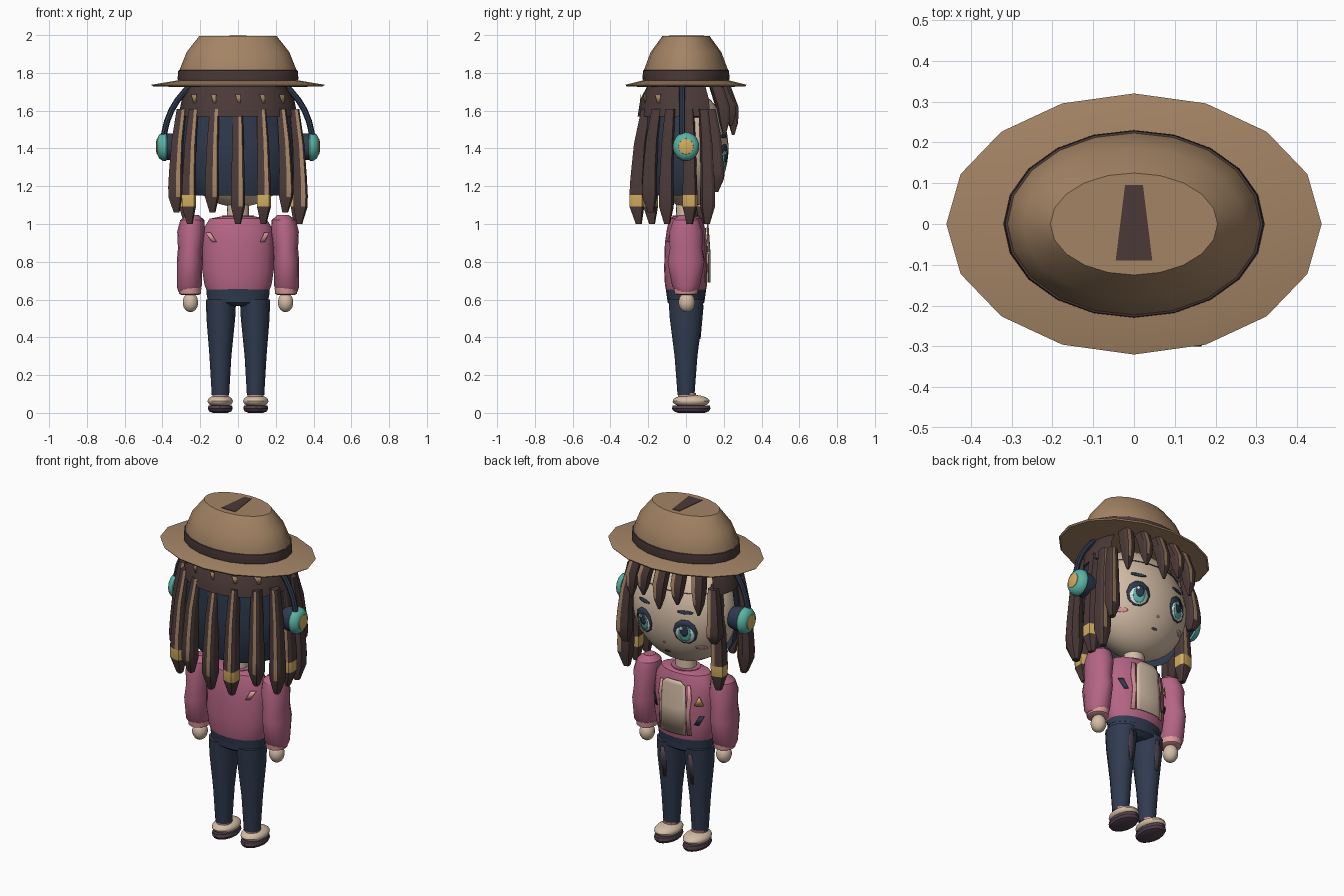
import bpy, bmesh, math
from mathutils import Matrix

cube = bpy.data.objects.get("Cube")
if cube:
    bpy.data.objects.remove(cube)


def material(name, *rgb):
    m = bpy.data.materials.new(name)
    m.use_nodes = True
    m.diffuse_color = (*rgb, 1)
    m.node_tree.nodes["Principled BSDF"].inputs["Base Color"].default_value = (*rgb, 1)
    return m


TAN = material("hat tan", .37, .23, .13)
BROWN = material("hair brown", .07, .042, .04)
NAVY = material("navy", .03, .044, .08)
SKIN = material("skin", .66, .51, .38)
PINK = material("jacket pink", .46, .13, .23)
ROSE = material("light rose", .72, .32, .33)
TEAL = material("teal", .1, .45, .38)
GOLD = material("gold", .66, .42, .12)
PLUM = material("plum", .09, .055, .08)
WHITE = material("eye white", .72, .78, .78)
made = []


def finish(bm, name, *mats):
    me = bpy.data.meshes.new(name)
    bm.to_mesh(me)
    bm.free()
    for m in mats:
        me.materials.append(m)
    ob = bpy.data.objects.new(name, me)
    bpy.context.collection.objects.link(ob)
    made.append(ob)
    return ob


def loft(bm, loops):
    """Bridge point loops into a capped tube; returns the side faces per level."""
    rows = [[bm.verts.new(p) for p in lp] for lp in loops]
    n, out = len(rows[0]), []
    for a, b in zip(rows, rows[1:]):
        out.append([bm.faces.new((a[i], a[(i + 1) % n], b[(i + 1) % n], b[i])) for i in range(n)])
    bm.faces.new(rows[0])
    bm.faces.new(rows[-1])
    bmesh.ops.recalc_face_normals(bm, faces=bm.faces)
    return out


def rings(name, prof, mat, loc=(0, 0, 0), n=16, turn=0, keep=None):
    """Stack of ellipses (rx, ry, z, optional x shift)."""
    bm = bmesh.new()
    loops = []
    for rx, ry, z, *shift in prof:
        dx = shift[0] if shift else 0
        loops.append([(dx + rx * math.cos(math.tau * i / n), ry * math.sin(math.tau * i / n), z)
                      for i in range(n)])
    loft(bm, loops)
    bm.transform(Matrix.Translation(loc) @ Matrix.Rotation(turn, 4, 'Y'))
    if keep:
        drop = [f for f in bm.faces if not keep(f.calc_center_median())]
        bmesh.ops.delete(bm, geom=drop, context='FACES')
    return finish(bm, name, mat)


def ball(name, loc, size, mat, seg=24):
    bm = bmesh.new()
    bmesh.ops.create_uvsphere(bm, u_segments=seg, v_segments=seg * 2 // 3, radius=1)
    bm.transform(Matrix.Translation(loc) @ Matrix.Diagonal((*size, 1)))
    return finish(bm, name, mat)


def decal(name, rows, surf, mat, lift=.004, back=False, cols=4):
    """Thin plate on a surface; rows are (x0, x1, z) from top to bottom."""
    bm = bmesh.new()
    s = -1 if back else 1
    grid = []
    for x0, x1, z in rows:
        xs = [x0 + (x1 - x0) * j / cols for j in range(cols + 1)]
        grid.append([bm.verts.new((x, s * (surf(x, z) + lift), z)) for x in xs])
    for a, b in zip(grid, grid[1:]):
        for j in range(cols):
            f = (a[j], a[j + 1], b[j + 1], b[j])
            bm.faces.new(f[::s])
    ob = finish(bm, name, mat)
    mod = ob.modifiers.new("thickness", 'SOLIDIFY')
    mod.thickness = .004
    return ob


def oval(x, z, w, h, n=7):
    return [(x - w * math.sin(a), x + w * math.sin(a), z + h * math.cos(a))
            for a in [.3 + (math.pi - .6) * i / n for i in range(n + 1)]]


def root(v):
    return math.sqrt(max(v, .02))


def face_y(x, z):
    return .01 + .215 * root(1 - (x / .31) ** 2 - ((z - 1.4) / .31) ** 2)


def torso_y(x, z):
    return (.118 - max(0, z - .9) * .12) * root(1 - (x / .195) ** 2)


def leg_y(x, z):
    r = .05 + (z - .1) * .06
    return (.045 + (z - .1) * .09) * root(1 - ((abs(x) - .092) / r) ** 2)


def cap_y(x, z):
    return .24 * root(1 - (x / .298) ** 2)


# Hat
rings("hat_brim", [(.28, .2, 1.724), (.45, .315, 1.729), (.46, .32, 1.737), (.31, .22, 1.762)], TAN)
rings("hat_crown", [(.31, .222, 1.755), (.31, .223, 1.815), (.272, .187, 1.91), (.205, .125, 1.995)], TAN, n=20)
rings("hat_ribbon", [(.318, .228, 1.76), (.32, .23, 1.77), (.316, .228, 1.813), (.306, .218, 1.816)], BROWN, n=20)
bm = bmesh.new()
loft(bm, [[(-.045, -.09, z), (.045, -.09, z), (.022, .095, z), (-.022, .095, z)] for z in (1.993, 1.998)])
finish(bm, "hat_top_patch", BROWN)

# Head and face
ball("head", (0, .01, 1.4), (.31, .215, .31), SKIN, 32)
for s, side in ((1, "left"), (-1, "right")):
    ex, ez = s * .135, 1.35
    decal(side + "_eye_frame", oval(ex, ez, .064, .074, 4), face_y, NAVY, .004)
    decal(side + "_eye_white", oval(ex, ez - .014, .05, .052, 4), face_y, WHITE, .007)
    decal(side + "_iris", oval(ex, ez - .008, .034, .05, 5), face_y, TEAL, .01)
    decal(side + "_pupil", oval(ex, ez + .01, .023, .034, 4), face_y, NAVY, .013)
    decal(side + "_eye_glint", oval(ex + .012, ez + .024, .009, .01, 3), face_y, WHITE, .016)
    decal(side + "_brow", oval(ex, 1.465, .045, .01, 3), face_y, NAVY)
    decal(side + "_blush", oval(s * .2, 1.25, .027, .012, 3), face_y, ROSE)
decal("mouth", oval(0, 1.19, .018, .006, 3), face_y, PLUM)
decal("nose", oval(0, 1.255, .007, .007, 3), face_y, ROSE)

# Hair base
rings("back_hair", [(.24, .19, 1.15), (.30, .225, 1.25), (.325, .24, 1.42), (.30, .235, 1.6), (.2, .15, 1.7)],
      NAVY, n=24, keep=lambda c: c.y < -.01 and c.z > 1.16)
rings("hair_cap", [(.27, .2, 1.565), (.315, .256, 1.57), (.298, .242, 1.66), (.25, .2, 1.74)],
      BROWN, n=24, keep=lambda c: c.y < .1)
for i, x in enumerate((-.235, -.13, 0, .13, .235)):
    decal(f"lock_root_{i + 1}", [(x - .014, x + .014, 1.685), (x, x + .012, 1.64)], cap_y, TAN, .004, True)

# Hair locks: tapered strands with a pale stripe and an optional gold cuff
SECTION = ((-.5, -.3), (.04, -.5), (.36, -.5), (.5, -.3), (.5, .35), (0, .5), (-.5, .35))
LONG_LEVELS = ((1, .05, .84), (.7, .062, .97), (.4, .07, 1.03), (.25, .076, 1.04), (.15, .074, 1.04), (0, .03, 1.0))
FRINGE_LEVELS = ((1, .07, .8), (.55, .068, .99), (.25, .05, 1.02), (0, .012, 1.02))


def lock(name, x, y, tip, top=1.61, cuff=False, levels=LONG_LEVELS):
    bm = bmesh.new()
    flip = -1 if y > .05 else 1
    loops = [[(x * (out + 1) / 2 + u * w, y * out + v * flip * w * 1.05, tip + (top - tip) * f)
              for u, v in SECTION] for f, w, out in levels]
    sides = loft(bm, loops)
    for level in sides[:-1]:
        level[1].material_index = 1
    if cuff:
        for f in sides[3]:
            f.material_index = 2
    finish(bm, name, BROWN, TAN, GOLD)


LONG = ((0, -.25, 1.0, 0), (.135, -.25, 1.0, 1), (-.135, -.245, 1.06, 0), (.25, -.185, 1.06, 0),
        (-.255, -.18, 1.0, 1), (.325, -.1, 1.0, 0), (-.325, -.09, 1.06, 0), (.31, .02, 1.0, 1),
        (-.27, .08, 1.0, 1), (.31, .11, 1.0, 0), (.285, .155, 1.17, 0), (-.285, .14, 1.3, 0))
for i, (x, y, tip, cuff) in enumerate(LONG):
    lock(f"long_lock_{i + 1}", x, y, tip, cuff=cuff)
for i, x in enumerate((-.22, -.11, 0, .11, .21)):
    lock(f"fringe_lock_{i + 1}", x, .245 * root(1 - (x / .36) ** 2), 1.47 + .05 * (i % 2), 1.74,
         levels=FRINGE_LEVELS)

# Headphones
bpy.ops.mesh.primitive_torus_add(major_radius=.395, minor_radius=.016, major_segments=40, minor_segments=8)
band = bpy.context.object
band.name = "headphone_band"
bm = bmesh.new()
bm.from_mesh(band.data)
bm.transform(Matrix.Translation((0, -.02, 1.42)) @ Matrix.Diagonal((1, 1, 1.02, 1))
             @ Matrix.Rotation(math.pi / 2, 4, 'X'))
bmesh.ops.delete(bm, geom=[v for v in bm.verts if v.co.z < 1.41], context='VERTS')
bm.to_mesh(band.data)
bm.free()
band.data.materials.append(NAVY)
made.append(band)

for s, side in ((1, "left"), (-1, "right")):
    # Ear cups
    cup = dict(loc=(0, 0, 1.41), turn=s * math.pi / 2, n=20)
    rings(side + "_ear_cushion", [(.06, .055, .31), (.07, .062, .34), (.07, .062, .385)], NAVY, **cup)
    rings(side + "_ear_cup", [(.066, .06, .372), (.077, .07, .382), (.075, .069, .4), (.062, .058, .418),
                              (.042, .04, .427)], TEAL, **cup)
    rings(side + "_ear_disc", [(.043, .041, .42), (.041, .039, .43), (.025, .024, .434)], GOLD, **cup)

    # Arms and hands
    rings(side + "_sleeve", [(.055, .05, .64, s * .012), (.066, .075, .67, s * .01), (.068, .1, .8, s * .008),
                             (.066, .088, .87, s * .004), (.074, .09, .96), (.064, .07, 1.02, s * -.006),
                             (.03, .035, 1.048, s * -.01)], PINK, (s * .248, 0, 0), 14)
    rings(side + "_cuff", [(.048, .05, .625), (.057, .062, .63), (.06, .066, .66)], ROSE, (s * .254, 0, 0), 14)
    ball(side + "_hand", (s * .252, .004, .585), (.042, .044, .052), SKIN, 14)

    # Legs and shoes
    rings(side + "_leg", [(.046, .046, .095, s * .093), (.058, .062, .3, s * .093), (.076, .088, .5, s * .091),
                          (.08, .095, .6, s * .09)], NAVY, n=14)
    rings(side + "_sock", [(.04, .045, .07), (.044, .05, .105)], ROSE, (s * .093, .005, 0), 14)
    rings(side + "_sole", [(.04, .07, 0), (.058, .092, .008), (.066, .102, .022), (.062, .098, .04)],
          PLUM, (s * .094, .028, 0))
    ball(side + "_shoe", (s * .094, .027, .062), (.068, .098, .034), SKIN, 18)
    decal(side + "_trouser_tear", [(s * .09 - .01, s * .09 + .012, .57), (s * .09 - .02, s * .09 + .018, .5),
                                   (s * .09 - .012, s * .09 + .004, .39)], leg_y, PLUM, .006)

    # Jacket edges and back marks
    decal(side + "_lapel", [(s * .088 - .01, s * .088 + .01, .98), (s * .096 - .012, s * .096 + .012, .9),
                            (s * .088 - .01, s * .088 + .01, .82), (s * .096 - .012, s * .096 + .012, .69)],
          torso_y, ROSE, .005)
    decal(side + "_back_mark", [(s * .157 - .016, s * .157 + .01, .955), (s * .128 - .01, s * .128 + .014, .905)],
          torso_y, ROSE, .007, True)

# Torso, neck and waist
rings("jacket", [(.165, .105, .645), (.178, .112, .68), (.19, .116, .76), (.19, .112, .9), (.18, .1, .98),
                 (.15, .085, 1.028), (.08, .065, 1.042)], PINK, n=20)
rings("collar", [(.085, .07, 1.025), (.085, .072, 1.045), (.06, .055, 1.046)], PINK)
rings("neck", [(.06, .055, 1.0), (.058, .052, 1.13)], SKIN)
rings("waistband", [(.165, .102, .62), (.168, .107, .655)], NAVY, n=20)
rings("trouser_hips", [(.1, .07, .565), (.16, .098, .585), (.165, .102, .63)], NAVY, n=20)

# Shirt front and jacket marks
decal("shirt_front", [(-.045, .045, 1.0), (-.074, .074, .975), (-.082, .082, .84), (-.08, .08, .69)],
      torso_y, SKIN, .012, cols=8)
decal("gold_triangle", [(-.147, -.143, .92), (-.166, -.122, .868)], torso_y, GOLD, .007)
decal("right_dash", [(-.168, -.146, .805), (-.146, -.122, .755)], torso_y, NAVY, .006)
decal("left_dash", [(.145, .168, .87), (.12, .142, .81)], torso_y, NAVY, .006)

# Smooth shading with sharp edges kept
bpy.ops.object.select_all(action='DESELECT')
for ob in made:
    ob.select_set(True)
bpy.context.view_layer.objects.active = made[0]
bpy.ops.object.shade_smooth_by_angle(angle=math.radians(32))
